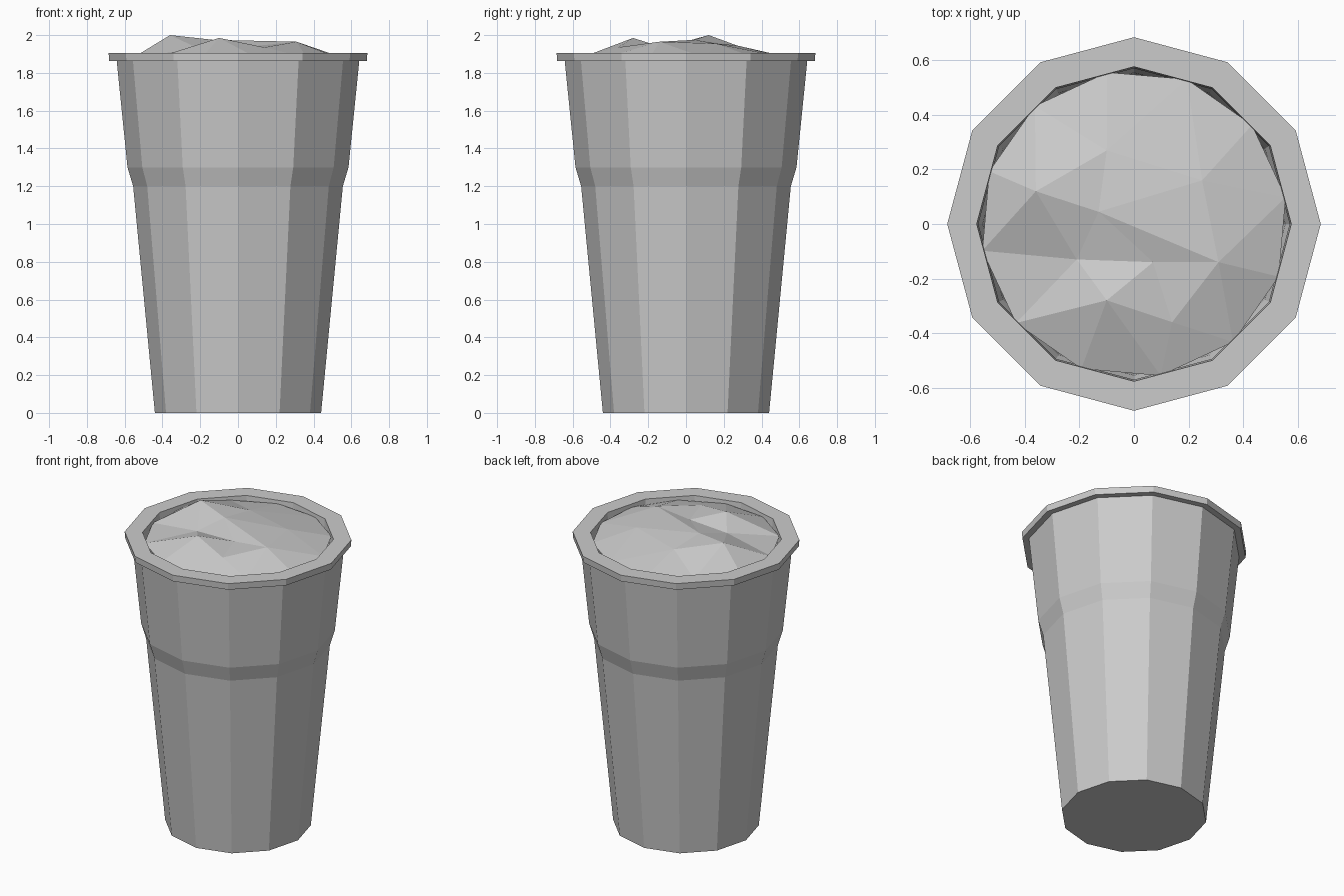
import bpy, bmesh
from math import cos, sin, radians
from mathutils import Vector, geometry

cube = bpy.data.objects.get("Cube")
if cube:
    bpy.data.objects.remove(cube, do_unlink=True)

SIDES = 12

grey = bpy.data.materials.new("plain_grey")
grey.use_nodes = True
colour = (0.6, 0.6, 0.6, 1)
grey.diffuse_color = colour
grey.node_tree.nodes["Principled BSDF"].inputs["Base Color"].default_value = colour


def ring_point(radius, step, offset=0):
    a = radians(offset + step * 360 / SIDES)
    return Vector((radius * cos(a), radius * sin(a)))


def add_object(name, bm):
    mesh = bpy.data.meshes.new(name)
    bm.to_mesh(mesh)
    bm.free()
    mesh.materials.append(grey)
    obj = bpy.data.objects.new(name, mesh)
    bpy.context.collection.objects.link(obj)
    return obj


# Twelve-sided glass: floor, tapered wall, bulge, rim and inner lip
profile = [(0.44, 0), (0.555, 1.2), (0.585, 1.3), (0.642, 1.863),
           (0.682, 1.863), (0.685, 1.905), (0.577, 1.905), (0.571, 1.83)]
bm = bmesh.new()
rings = [[bm.verts.new((*ring_point(r, i), z)) for i in range(SIDES)]
         for r, z in profile]
for low, high in zip(rings, rings[1:]):
    for i in range(SIDES):
        j = (i + 1) % SIDES
        bm.faces.new((low[i], low[j], high[j], high[i]))
bm.faces.new(rings[0][::-1])
add_object("glass", bm)

# Lumpy foam: a few peaks and hollows joined to a low edge ring
lumps = [(-0.36, 0.12, 2.0), (-0.13, 0.045, 1.975), (0.25, 0.16, 1.955),
         (0.31, -0.14, 1.965), (0.14, -0.36, 1.935), (-0.10, -0.28, 1.985),
         (-0.21, -0.13, 1.93), (0.07, -0.14, 1.94), (-0.10, 0.27, 1.945)]
creases = [(0, 1), (0, 6), (1, 3), (3, 7), (3, 4), (4, 5), (5, 6), (5, 7),
           (6, 7), (1, 7), (1, 2), (2, 3)]
points = [Vector(p) for p in lumps]
points += [Vector((*ring_point(0.565, i, 10), 1.88)) for i in range(SIDES)]
flat = [p.to_2d() for p in points]
verts, _, faces, origins, _, _ = geometry.delaunay_2d_cdt(flat, creases, [], 0, 1e-5)
bm = bmesh.new()
made = [bm.verts.new((v.x, v.y, points[o[0]].z)) for v, o in zip(verts, origins)]
for face in faces:
    bm.faces.new([made[i] for i in face])
bmesh.ops.recalc_face_normals(bm, faces=bm.faces)
if sum(f.normal.z for f in bm.faces) < 0:
    bmesh.ops.reverse_faces(bm, faces=bm.faces)
add_object("foam", bm)
